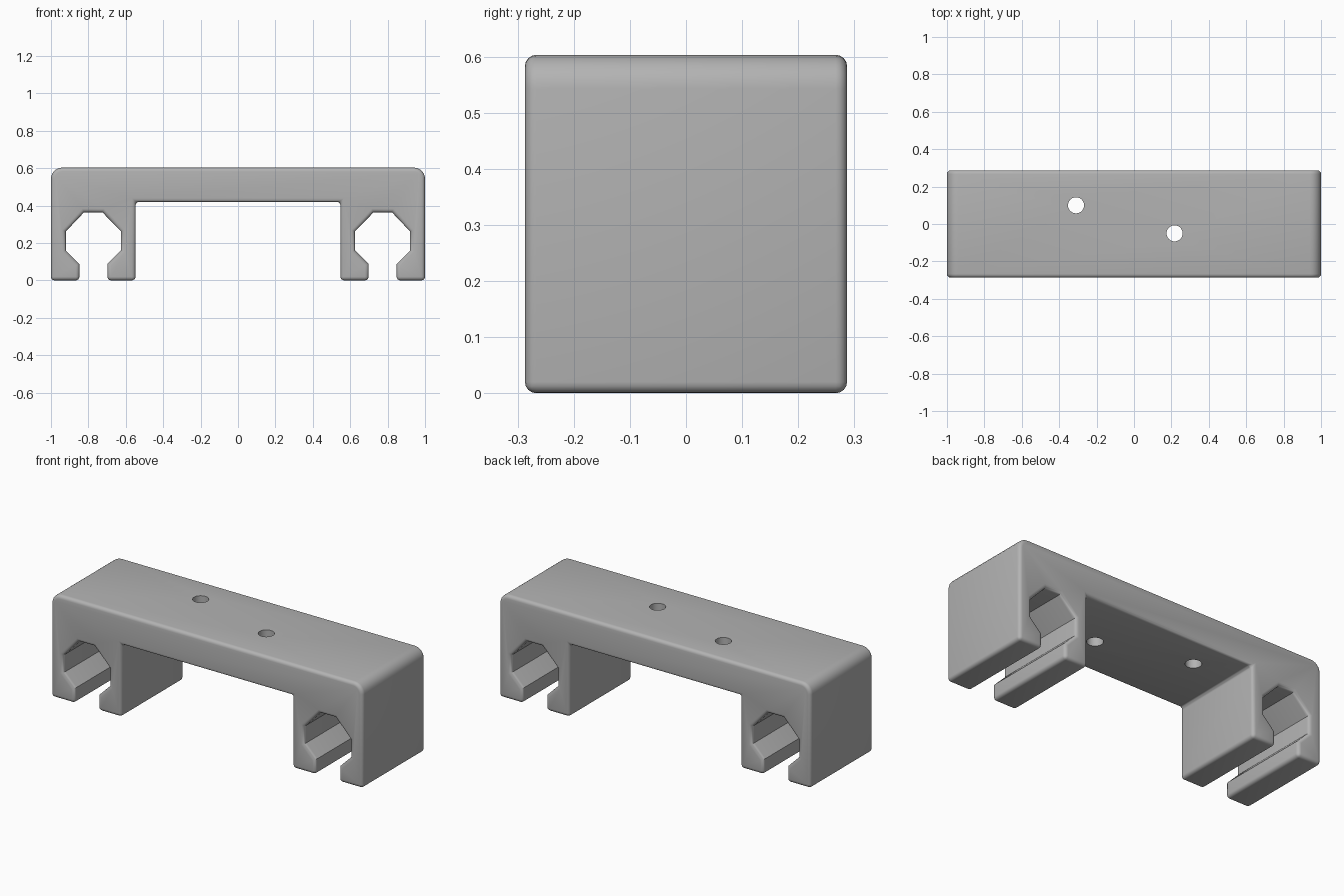
import bpy, bmesh, math

if "Cube" in bpy.data.objects:
    bpy.data.objects.remove(bpy.data.objects["Cube"])

HALF_DEPTH, HEIGHT, ROUND = 0.287, 0.603, 0.02

grey = bpy.data.materials.new("plain grey")
grey.diffuse_color = (0.45, 0.45, 0.45, 1)
grey.use_nodes = True
grey.node_tree.nodes["Principled BSDF"].inputs["Base Color"].default_value = grey.diffuse_color

# Right half of the bracket outline: opening, inner foot, octagonal clip channel, outer foot, top
half = [(0.548, 0.42), (0.548, 0), (0.698, 0), (0.698, 0.088), (0.626, 0.16),
        (0.626, 0.262), (0.725, 0.364), (0.823, 0.364), (0.92, 0.262),
        (0.92, 0.16), (0.848, 0.088), (0.848, 0), (1, 0), (1, HEIGHT)]
outline = half + [(-x, z) for x, z in reversed(half)]

# Extrude the outline through the depth
bm = bmesh.new()
front = bm.faces.new([bm.verts.new((x, -HALF_DEPTH, z)) for x, z in outline])
ext = bmesh.ops.extrude_face_region(bm, geom=[front], use_keep_orig=True)
for v in ext["geom"]:
    if isinstance(v, bmesh.types.BMVert):
        v.co.y = HALF_DEPTH
bmesh.ops.recalc_face_normals(bm, faces=bm.faces)


def is_long(e):
    return abs(e.verts[0].co.y - e.verts[1].co.y) > HALF_DEPTH


def round_edges(edges, radius, segments):
    bmesh.ops.bevel(bm, geom=edges, offset=radius, offset_type='OFFSET',
                    segments=segments, profile=0.5, affect='EDGES', clamp_overlap=True)


# Large rounding on the two outer top corners
round_edges([e for e in bm.edges if is_long(e) and e.verts[0].co.z > 0.6], 0.06, 6)


# Small rounding on the rims, the feet and the opening's top corners
def small_round(e):
    x, z = abs(e.verts[0].co.x), e.verts[0].co.z
    return not is_long(e) or z < 0.01 or (abs(z - 0.42) < 0.005 and x < 0.6)


round_edges([e for e in bm.edges if small_round(e)], ROUND, 4)

mesh = bpy.data.meshes.new("clip_bracket")
bm.to_mesh(mesh)
bm.free()
mesh.materials.append(grey)
bracket = bpy.data.objects.new("clip_bracket", mesh)
bpy.context.collection.objects.link(bracket)

# Two screw holes through the bridge
for i, (x, y) in enumerate([(-0.31, 0.10), (0.217, -0.05)]):
    bpy.ops.mesh.primitive_cylinder_add(vertices=32, radius=0.043, depth=0.4, location=(x, y, 0.51))
    cutter = bpy.context.object
    cutter.name = f"screw_hole_cutter_{i + 1}"
    cutter.hide_render = True
    cutter.data.materials.append(grey)
    cut = bracket.modifiers.new("screw_hole", 'BOOLEAN')
    cut.object, cut.operation, cut.solver = cutter, 'DIFFERENCE', 'EXACT'
    bpy.context.view_layer.objects.active = bracket
    bpy.ops.object.modifier_apply(modifier=cut.name)
    bpy.data.objects.remove(cutter)

# Smooth roundings, crisp channel edges
bpy.ops.object.select_all(action='DESELECT')
bracket.select_set(True)
bpy.context.view_layer.objects.active = bracket
bpy.ops.object.shade_smooth_by_angle(angle=math.radians(30))
